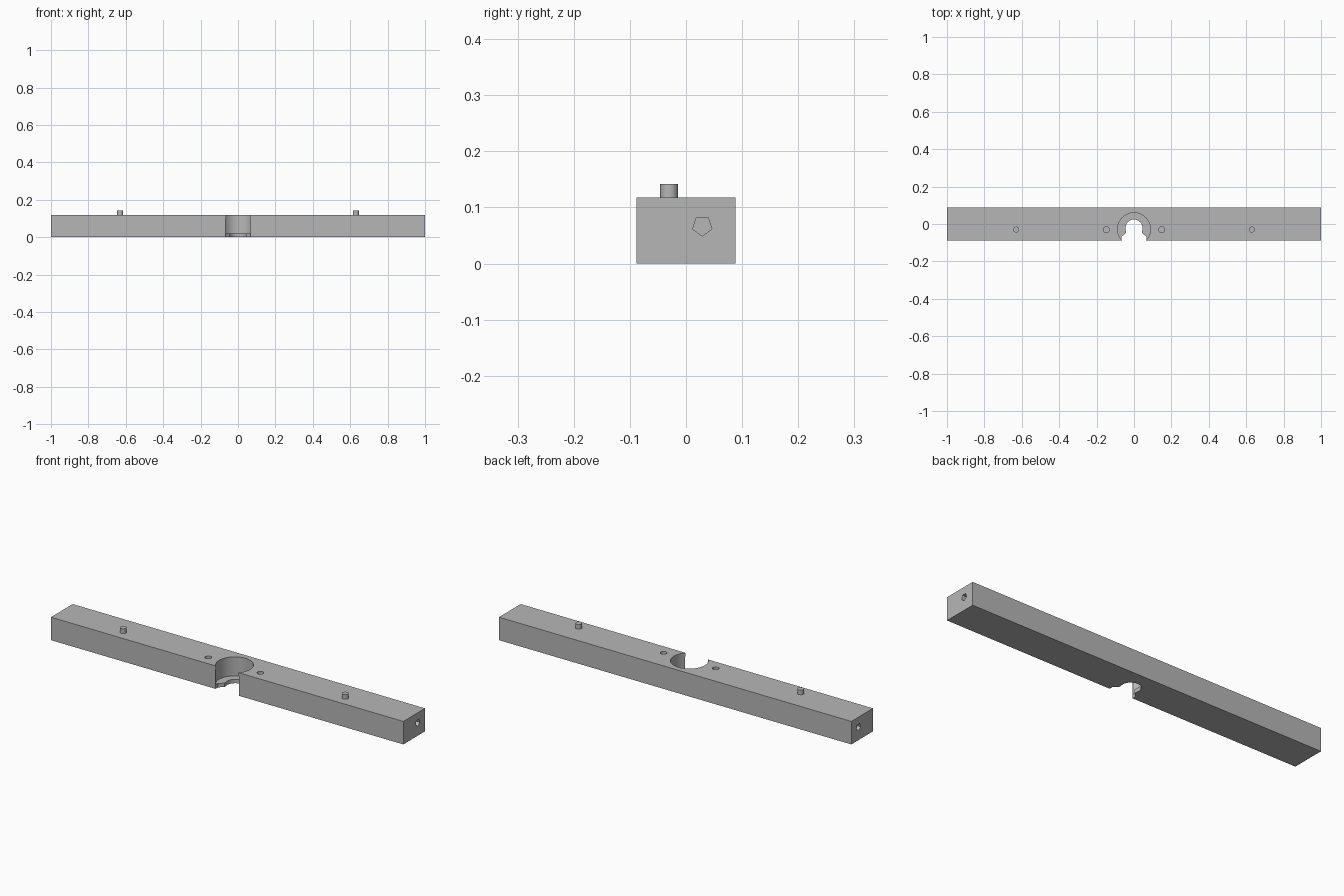
import bpy, bmesh, math

if "Cube" in bpy.data.objects:
    bpy.data.objects.remove(bpy.data.objects["Cube"], do_unlink=True)

grey = bpy.data.materials.new("plain_grey")
grey.use_nodes = True
COLOUR = (0.47, 0.47, 0.47, 1)
grey.diffuse_color = COLOUR
grey.node_tree.nodes["Principled BSDF"].inputs["Base Color"].default_value = COLOUR

WIDTH, HEIGHT = 0.176, 0.118
PIN_Y = -0.03


def ring(cx, cy, r, sides, start=0.0):
    """Regular polygon outline."""
    angles = [start + 2 * math.pi * i / sides for i in range(sides)]
    return [(cx + r * math.cos(a), cy + r * math.sin(a)) for a in angles]


def prism(name, outline, low, high, along_x=False):
    """Extrude an outline along z, or along x with the outline in y and z."""
    bm = bmesh.new()
    place = (lambda p, d: (d, *p)) if along_x else (lambda p, d: (*p, d))
    face = bm.faces.new([bm.verts.new(place(p, low)) for p in outline])
    grown = bmesh.ops.extrude_face_region(bm, geom=[face])["geom"]
    shift = (high - low, 0, 0) if along_x else (0, 0, high - low)
    bmesh.ops.translate(bm, vec=shift,
                        verts=[v for v in grown if isinstance(v, bmesh.types.BMVert)])
    bmesh.ops.recalc_face_normals(bm, faces=bm.faces)
    mesh = bpy.data.meshes.new(name)
    bm.to_mesh(mesh)
    bm.free()
    mesh.materials.append(grey)
    obj = bpy.data.objects.new(name, mesh)
    bpy.context.collection.objects.link(obj)
    return obj


def activate(obj):
    bpy.ops.object.select_all(action="DESELECT")
    obj.select_set(True)
    bpy.context.view_layer.objects.active = obj


def smooth(obj):
    activate(obj)
    bpy.ops.object.shade_smooth_by_angle(angle=math.radians(35))


def cut(target, cutter):
    cutter.hide_render = True
    mod = target.modifiers.new("cut", "BOOLEAN")
    mod.operation = "DIFFERENCE"
    mod.solver = "EXACT"
    mod.object = cutter
    activate(target)
    bpy.ops.object.modifier_apply(modifier=mod.name)
    bpy.data.objects.remove(cutter, do_unlink=True)


# Main bar
w = WIDTH / 2
bar = prism("bar", [(-1, -w), (1, -w), (1, w), (-1, w)], 0, HEIGHT)

# Open socket at the front, with a thin ledge around a smaller through hole
cut(bar, prism("socket_cutter", ring(0, -0.028, 0.088, 48), 0.02, 0.2))
cut(bar, prism("ledge_hole_cutter", ring(0, -0.022, 0.046, 32), -0.1, 0.1))
flare = [(-0.044, -0.03), (-0.044, -0.048), (-0.066, -0.068), (-0.066, -0.15)]
flare += [(-x, y) for x, y in reversed(flare)]
cut(bar, prism("ledge_mouth_cutter", flare, -0.1, 0.1))

# Blind holes on top and in both ends, and locating pins
for side, label in ((1, "left"), (-1, "right")):
    cut(bar, prism("pin_hole_cutter", ring(side * 0.148, PIN_Y, 0.016, 16),
                   HEIGHT - 0.028, 0.2))
    cut(bar, prism("end_hole_cutter", ring(0.029, 0.067, 0.018, 5, -math.pi / 2),
                   side * 0.94, side * 1.1, along_x=True))
    smooth(prism(label + "_pin", ring(side * 0.63, PIN_Y, 0.016, 16),
                 HEIGHT - 0.005, 0.142))
smooth(bar)
